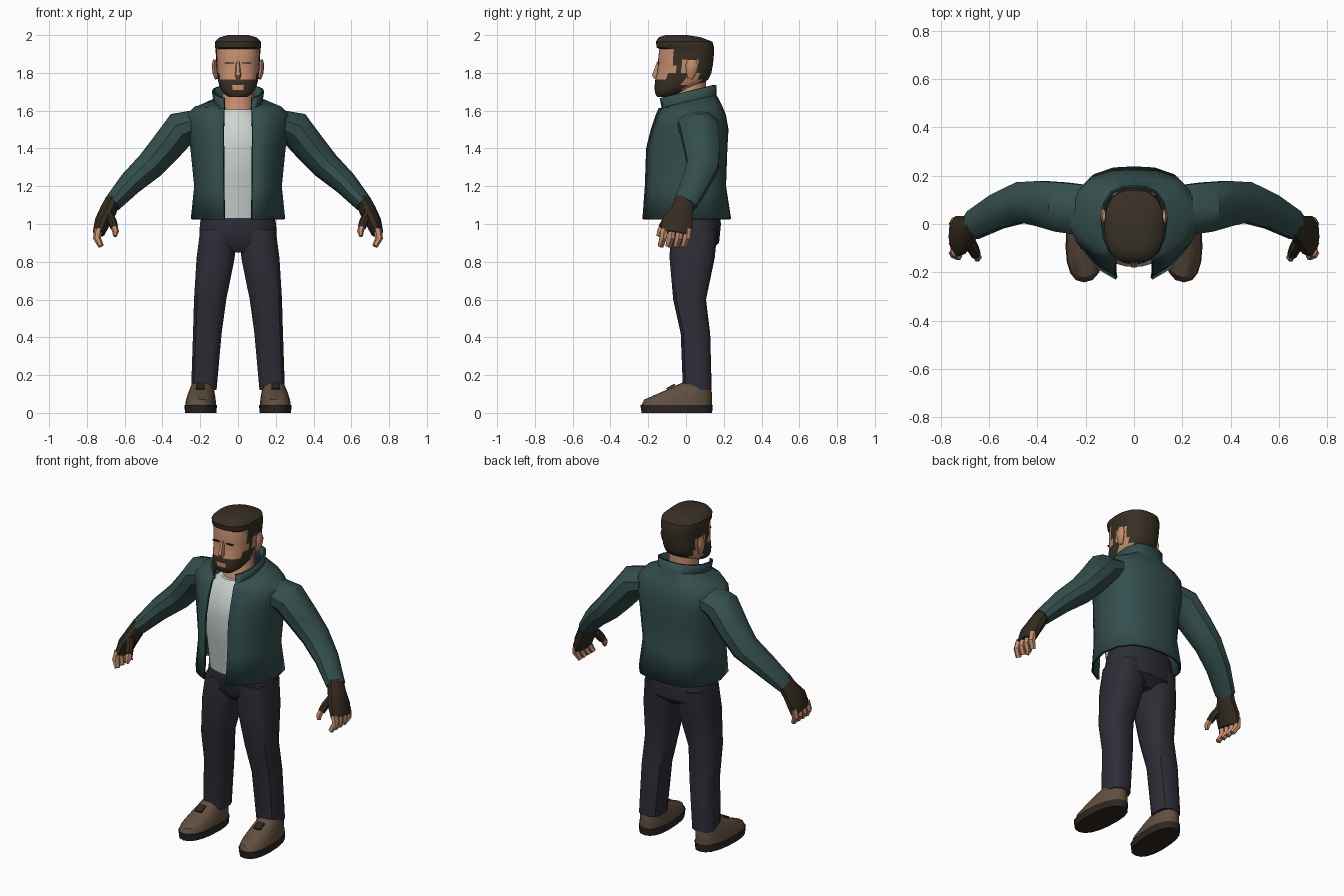
import bpy, bmesh, math
from mathutils import Vector


def mat(name, *rgb):
    m = bpy.data.materials.new(name)
    m.diffuse_color = (*rgb, 1)
    return m


GREEN = mat("jacket green", 0.034, 0.078, 0.076)
TRIM = mat("jacket trim", 0.012, 0.022, 0.022)
SHIRT = mat("shirt grey", 0.60, 0.66, 0.63)
SKIN = mat("skin", 0.56, 0.27, 0.16)
HAIR = mat("hair brown", 0.040, 0.029, 0.018)
NAVY = mat("trouser navy", 0.026, 0.026, 0.038)
GLOVE = mat("glove brown", 0.034, 0.024, 0.014)
SHOE = mat("shoe brown", 0.120, 0.078, 0.051)
SOLE = mat("sole brown", 0.026, 0.019, 0.015)
INK = mat("eye black", 0.010, 0.008, 0.007)


def finish(name, bm, mats, mirror=False, rule=None, angle=38):
    bmesh.ops.recalc_face_normals(bm, faces=bm.faces)
    if rule:
        for f in bm.faces:
            f.material_index = rule(f.calc_center_median())
    me = bpy.data.meshes.new(name)
    bm.to_mesh(me)
    bm.free()
    for m in mats:
        me.materials.append(m)
    me.polygons.foreach_set("use_smooth", [True] * len(me.polygons))
    me.set_sharp_from_angle(angle=math.radians(angle))
    ob = bpy.data.objects.new(name, me)
    bpy.context.collection.objects.link(ob)
    if mirror:
        mod = ob.modifiers.new("mirror", 'MIRROR')
        mod.use_mirror_merge = False
    return ob


def loft(name, rings, mats, closed=True, **kw):
    bm = bmesh.new()
    vs = [[bm.verts.new(p) for p in r] for r in rings]
    n = len(vs[0])
    for a, b in zip(vs, vs[1:]):
        for i in range(n if closed else n - 1):
            j = (i + 1) % n
            bm.faces.new((a[i], a[j], b[j], b[i]))
    if closed:
        bm.faces.new(vs[0])
        bm.faces.new(vs[-1])
    return finish(name, bm, mats, **kw)


def ring(z, x0, x1, yf, yb, n=14, p=2.4, tilt=0, shear=0):
    """Horizontal rounded outline between x0..x1 and yf..yb."""
    pts = []
    for i in range(n):
        a = 2 * math.pi * (i + 0.5) / n
        c, s = math.cos(a), math.sin(a)
        y = (yf + yb) / 2 + (yb - yf) / 2 * math.copysign(abs(s) ** (2 / p), s)
        x = (x0 + x1) / 2 + (x1 - x0) / 2 * math.copysign(abs(c) ** (2 / p), c)
        pts.append((x - shear * y, y, z + tilt * y))
    return pts


def stack(name, keys, mats, n=14, p=2.4, **kw):
    """Centred column from (z, half width, front y, back y)."""
    return loft(name, [ring(z, -w, w, f, b, n, p) for z, w, f, b in keys], mats, **kw)


def tube(name, path, mats, n=10):
    """Mirrored limb from (x, y, z, thickness, depth) stations."""
    pts = [Vector(k[:3]) for k in path]
    rings = []
    for i, k in enumerate(path):
        t = (pts[min(i + 1, len(pts) - 1)] - pts[max(i - 1, 0)]).normalized()
        b = Vector((0, 1, 0))
        b = (b - t * b.dot(t)).normalized()
        a = t.cross(b)
        rings.append([pts[i] + a * k[3] * math.cos(2 * math.pi * j / n)
                      + b * k[4] * math.sin(2 * math.pi * j / n) for j in range(n)])
    return loft(name, rings, mats, mirror=True)


def plate(name, loc, size, m, rot=0):
    """Thin mirrored box, tilted about x."""
    bm = bmesh.new()
    bmesh.ops.create_cube(bm, size=1)
    for v in bm.verts:
        x, y, z = (c * s for c, s in zip(v.co, size))
        cr, sr = math.cos(rot), math.sin(rot)
        v.co = Vector(loc) + Vector((x, y * cr - z * sr, y * sr + z * cr))
    return finish(name, bm, [m], mirror=True)


# Trousers
stack("hips", [(0.85, 0.10, -0.05, 0.12), (0.90, 0.211, -0.088, 0.175),
               (1.0, 0.206, -0.095, 0.185), (1.07, 0.19, -0.09, 0.175)], [NAVY])
legs = [(0.97, 0.008, 0.202, -0.085, 0.17), (0.82, 0.015, 0.222, -0.09, 0.155),
        (0.60, 0.06, 0.235, -0.07, 0.108), (0.42, 0.085, 0.24, -0.03, 0.13),
        (0.12, 0.112, 0.25, -0.018, 0.138)]
loft("trouser_leg", [ring(*k, n=12, p=2.8) for k in legs], [NAVY], mirror=True)

# Shoes
loft("shoe_sole", [ring(0, 0.113, 0.277, -0.235, 0.138, 18, shear=.05),
                   ring(0.042, 0.11, 0.28, -0.242, 0.142, 18, shear=.05)],
     [SOLE], mirror=True)
upper = [(0.04, 0.115, 0.276, -0.237, 0.138, 0), (0.07, 0.117, 0.272, -0.222, 0.138, 0),
         (0.11, 0.125, 0.262, -0.13, 0.137, 0), (0.155, 0.135, 0.25, -0.02, 0.132, -0.25)]
loft("shoe_upper", [ring(*k[:5], n=18, tilt=k[5], shear=.05) for k in upper],
     [SHOE], mirror=True)
plate("shoe_patch", (0.20, -0.08, 0.139), (0.045, 0.05, 0.009), SOLE, 0.48)

# Shirt
stack("shirt", [(1.03, 0.18, -0.125, 0.17), (1.25, 0.185, -0.16, 0.165),
                (1.40, 0.195, -0.178, 0.175), (1.50, 0.19, -0.16, 0.175),
                (1.57, 0.14, -0.125, 0.14), (1.605, 0.09, -0.10, 0.12)], [SHIRT], n=20, p=2.1)

# Open jacket with standing collar: z, half width, opening, front, back, tilt
jacket = [(1.025, 0.243, 0.072, -0.225, 0.232, 0), (1.2, 0.225, 0.075, -0.212, 0.205, 0),
          (1.4, 0.245, 0.076, -0.205, 0.212, 0), (1.5, 0.262, 0.076, -0.18, 0.218, 0),
          (1.575, 0.27, 0.074, -0.155, 0.205, 0), (1.615, 0.225, 0.072, -0.14, 0.185, 0.05),
          (1.642, 0.125, 0.070, -0.125, 0.155, 0.25), (1.70, 0.132, 0.075, -0.135, 0.153, 0.24)]
rings = []
for z, w, o, f, b, tilt in jacket:
    half = [(o, f), (o + (w - o) * 0.45, f * 0.80), (o + (w - o) * 0.83, f * 0.42),
            (w, 0.02), (w * 0.92, b * 0.55), (w * 0.68, b * 0.86), (w * 0.35, b * 0.98)]
    pts = half + [(0, b)] + [(-x, y) for x, y in reversed(half)]
    rings.append([(x, y, z + tilt * y) for x, y in pts])
body = loft("jacket_body", rings, [GREEN, TRIM], closed=False)
sol = body.modifiers.new("thickness", 'SOLIDIFY')
sol.thickness, sol.offset, sol.material_offset_rim = 0.014, 0, 1

# Sleeves
tube("jacket_sleeve", [(0.19, 0.055, 1.54, 0.07, 0.11), (0.30, 0.07, 1.505, 0.095, 0.108),
                       (0.385, 0.085, 1.40, 0.085, 0.098), (0.465, 0.09, 1.31, 0.077, 0.088),
                       (0.57, 0.05, 1.215, 0.064, 0.076), (0.668, -0.005, 1.105, 0.047, 0.064)],
     [GREEN])

# Fingerless gloves, fingers and thumbs
tube("glove", [(0.662, 0.0, 1.13, 0.038, 0.055), (0.685, -0.02, 1.075, 0.045, 0.06),
               (0.718, -0.045, 1.01, 0.042, 0.085), (0.738, -0.055, 0.95, 0.032, 0.083)], [GLOVE])
tube("glove_thumb", [(0.69, -0.06, 1.06, 0.025, 0.03), (0.665, -0.105, 1.01, 0.024, 0.026),
                     (0.655, -0.125, 0.98, 0.021, 0.024)], [GLOVE], 8)
tube("thumb", [(0.657, -0.12, 0.99, 0.018, 0.02), (0.648, -0.138, 0.96, 0.018, 0.019),
               (0.652, -0.146, 0.935, 0.01, 0.012)], [SKIN], 6)
for i in range(4):
    y = -0.113 + 0.041 * i
    tube("finger_%d" % (i + 1), [(0.738, y, 0.975, 0.022, 0.022), (0.747, y - 0.008, 0.925, 0.021, 0.022),
                                 (0.725, y - 0.022, 0.883, 0.015, 0.017)], [SKIN], 6)

# Neck
stack("neck", [(1.55, 0.11, -0.10, 0.12), (1.62, 0.085, -0.075, 0.105),
               (1.78, 0.08, -0.05, 0.105)], [SKIN], p=2)


# Head with hair and beard picked out by position
def head_rule(c):
    x, y, z = abs(c.x), c.y, c.z
    hair = z > 1.93 or (y > 0.065 and z > 1.735) or (z > 1.87 and y > -0.04)
    sideburn = -0.06 < y < -0.012 and z > 1.735
    beard = y < -0.012 and (z < 1.765 or (z < 1.80 and y > -0.10))
    mouth = x < 0.032 and 1.71 < z < 1.735 and y < -0.1
    return 1 if (hair or sideburn or beard) and not mouth else 0


stack("head", [(1.673, 0.05, -0.153, -0.07), (1.69, 0.075, -0.163, -0.03), (1.71, 0.09, -0.166, 0.02),
               (1.735, 0.10, -0.166, 0.075), (1.765, 0.107, -0.163, 0.118), (1.80, 0.111, -0.153, 0.135),
               (1.84, 0.114, -0.148, 0.142), (1.87, 0.116, -0.148, 0.146), (1.90, 0.118, -0.145, 0.148),
               (1.927, 0.119, -0.141, 0.149), (1.934, 0.122, -0.155, 0.149), (1.965, 0.122, -0.16, 0.14),
               (1.988, 0.098, -0.145, 0.08), (2.0, 0.055, -0.11, 0.01)],
      [SKIN, HAIR], n=40, p=2.5, rule=head_rule)

# Nose, ears and eyes
loft("nose", [[(-w, -0.14, z), (w, -0.14, z), (w * 0.5, y, z), (-w * 0.5, y, z)]
              for z, w, y in [(1.768, 0.016, -0.165), (1.785, 0.021, -0.181), (1.86, 0.011, -0.153)]], [SKIN])
tube("ear", [(0.113, 0.02, 1.77, 0.010, 0.014), (0.122, 0.028, 1.80, 0.013, 0.026),
             (0.126, 0.032, 1.84, 0.013, 0.034), (0.122, 0.032, 1.87, 0.010, 0.02)], [SKIN], 8)
plate("eye_line", (0.045, -0.1465, 1.852), (0.045, 0.008, 0.007), INK)
